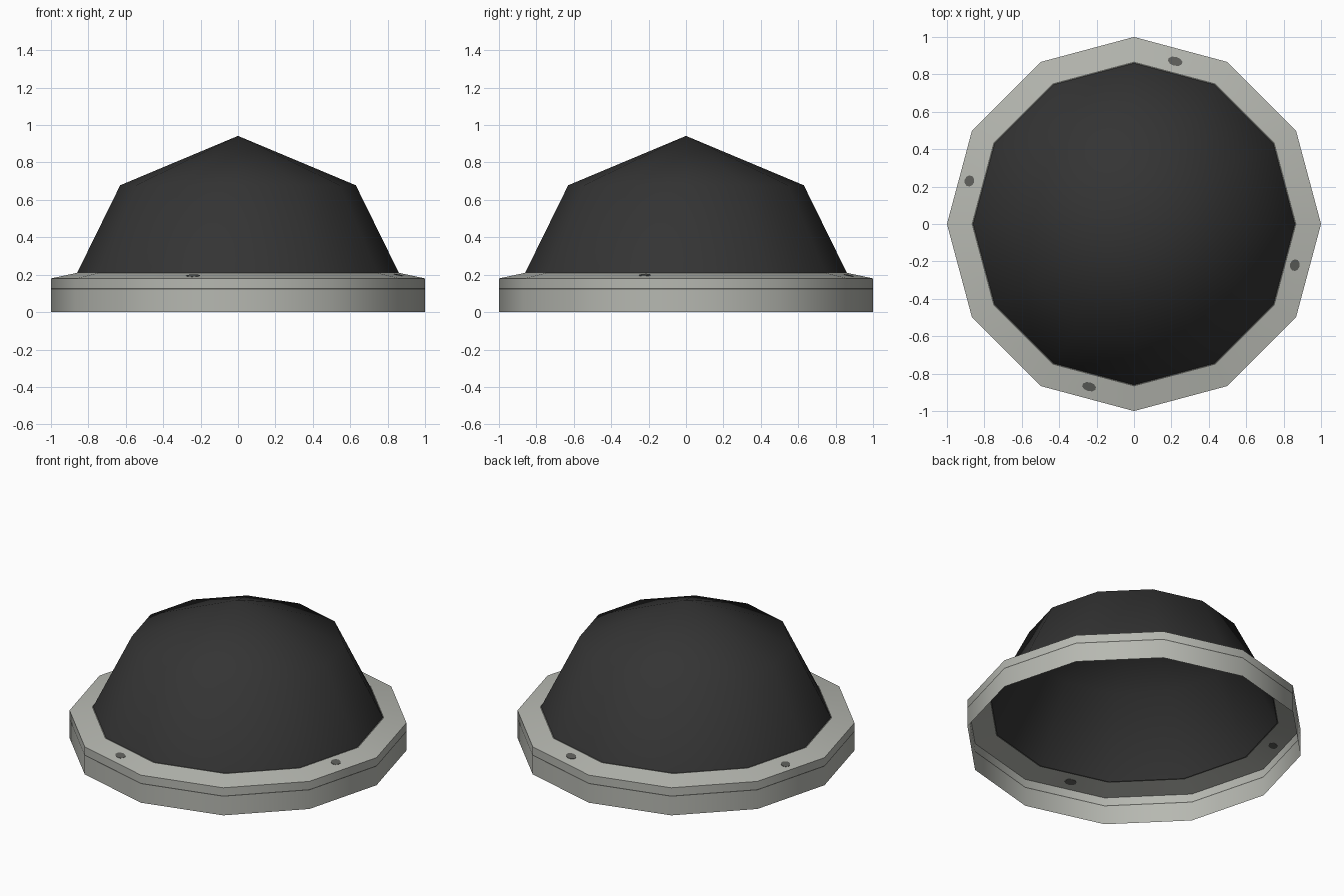
import bpy, bmesh, math

if "Cube" in bpy.data.objects:
    bpy.data.objects.remove(bpy.data.objects["Cube"])

N = 12  # sides of the low-poly lathe


def mat(name, rgb):
    m = bpy.data.materials.new(name)
    m.diffuse_color = (*rgb, 1)
    m.use_nodes = True
    m.node_tree.nodes["Principled BSDF"].inputs["Base Color"].default_value = m.diffuse_color
    return m


GREY = mat("light_grey", (0.47, 0.48, 0.44))
BLACK = mat("black_glass", (0.034, 0.034, 0.034))
DARK = mat("dark_grey", (0.11, 0.112, 0.102))


def finish(name, bm, mats):
    bmesh.ops.recalc_face_normals(bm, faces=bm.faces)
    me = bpy.data.meshes.new(name)
    bm.to_mesh(me)
    bm.free()
    for m in mats:
        me.materials.append(m)
    ob = bpy.data.objects.new(name, me)
    bpy.context.collection.objects.link(ob)
    bpy.ops.object.select_all(action='DESELECT')
    bpy.context.view_layer.objects.active = ob
    ob.select_set(True)
    bpy.ops.object.shade_smooth_by_angle(angle=math.radians(60))
    return ob


def lathe(name, profile, mats, dark_bands=()):
    """Open shell turned from (radius, z) points; a radius of 0 closes to a tip."""
    bm = bmesh.new()
    rings = []
    for r, z in profile:
        if r == 0:
            rings.append([bm.verts.new((0, 0, z))] * N)
        else:
            rings.append([bm.verts.new((r * math.cos(2 * math.pi * i / N),
                                        r * math.sin(2 * math.pi * i / N), z))
                          for i in range(N)])
    for k in range(len(rings) - 1):
        a, b = rings[k], rings[k + 1]
        for i in range(N):
            j = (i + 1) % N
            vs = [a[i], a[j], b[j]] + ([] if b[i] is b[j] else [b[i]])
            f = bm.faces.new(vs)
            f.material_index = 1 if k in dark_bands else 0
    return finish(name, bm, mats)


def slope_z(d):
    """Height of the sloped rim top at distance d along a face's middle."""
    c = math.cos(math.pi / N)
    return 0.18 + 0.03 * (c - d) / (0.14 * c)


# Base ring: wall with thin seam line, sloped top, dark joint next to the dome
lathe("base_ring",
      [(1, 0), (1, 0.122), (1, 0.129), (1, 0.18), (0.868, 0.2083), (0.86, 0.21)],
      [GREY, DARK], dark_bands=(1, 4))

# Dome
lathe("dome", [(0.86, 0.21), (0.63, 0.678), (0, 0.942)], [BLACK])

# Screw spots: thin plates through the sloped rim (x, y, half length, half width)
spots = [(0.22, 0.87, 0.04, 0.024), (-0.24, -0.87, 0.038, 0.024),
         (-0.88, 0.23, 0.03, 0.026), (0.86, -0.22, 0.032, 0.026)]
for n, (x, y, hl, hw) in enumerate(spots):
    step = 2 * math.pi / N
    mid = (math.floor(math.atan2(y, x) / step) + 0.5) * step
    cx, sx = math.cos(mid), math.sin(mid)
    bm = bmesh.new()
    loops = []
    for off in (-0.002, 0.002):
        loop = []
        for i in range(10):
            t = 2 * math.pi * i / 10
            px = x + hw * math.cos(t) * cx - hl * math.sin(t) * sx
            py = y + hw * math.cos(t) * sx + hl * math.sin(t) * cx
            loop.append(bm.verts.new((px, py, slope_z(px * cx + py * sx) + off)))
        bm.faces.new(loop)
        loops.append(loop)
    for i in range(10):
        j = (i + 1) % 10
        bm.faces.new((loops[0][i], loops[0][j], loops[1][j], loops[1][i]))
    finish(f"screw_spot_{n + 1}", bm, [DARK])
